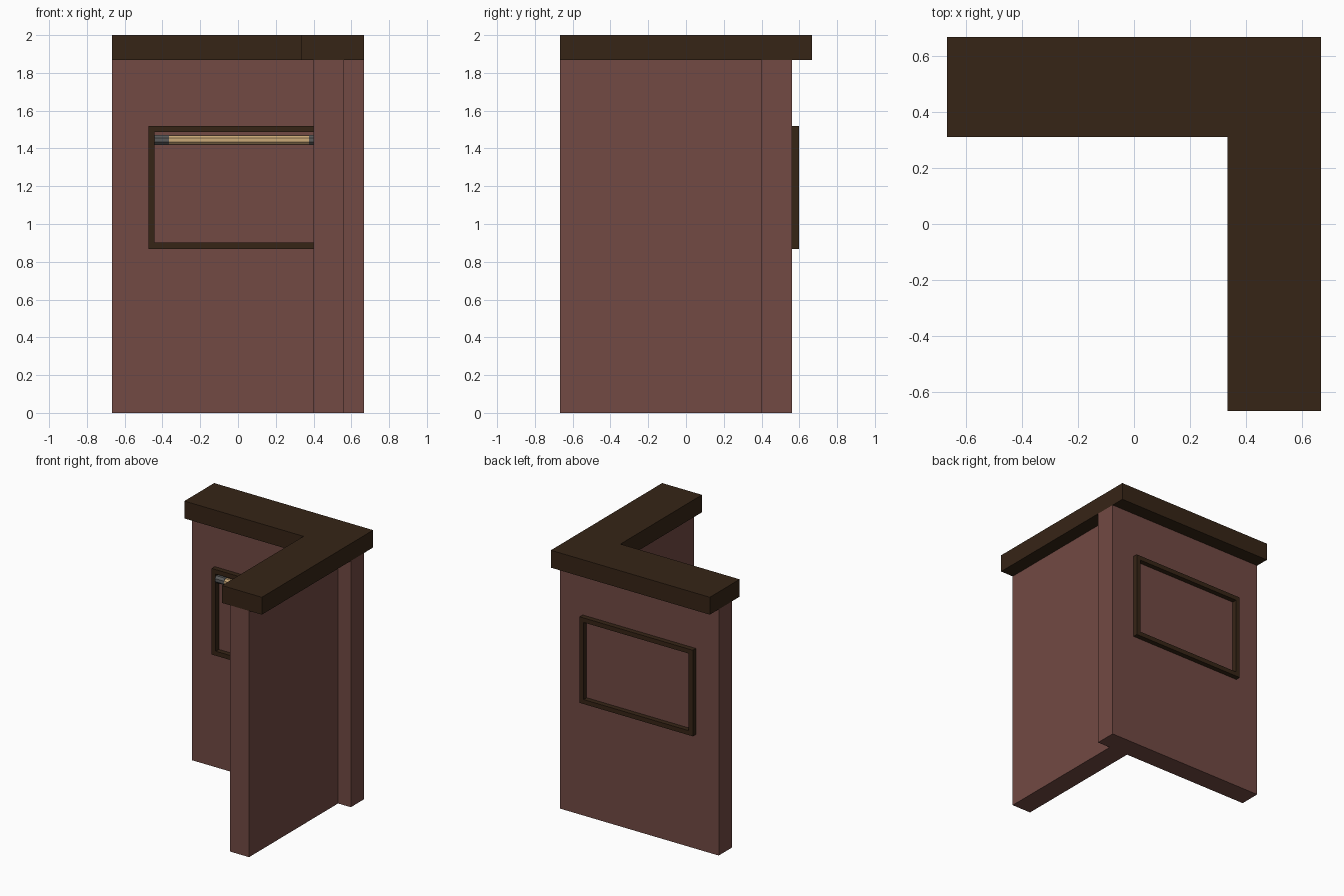
import bpy, bmesh, math
from mathutils import Matrix

if "Cube" in bpy.data.objects:
    bpy.data.objects.remove(bpy.data.objects["Cube"])


def material(name, color):
    m = bpy.data.materials.new(name)
    m.diffuse_color = (*color, 1)
    m.use_nodes = True
    m.node_tree.nodes["Principled BSDF"].inputs["Base Color"].default_value = m.diffuse_color
    return m


def finish(bm, name, mat):
    bmesh.ops.recalc_face_normals(bm, faces=bm.faces)
    me = bpy.data.meshes.new(name)
    bm.to_mesh(me)
    bm.free()
    me.materials.append(mat)
    ob = bpy.data.objects.new(name, me)
    bpy.context.collection.objects.link(ob)
    return ob


def prism(name, outline, z0, z1, mat):
    """Extrude a plan outline from z0 up to z1."""
    bm = bmesh.new()
    face = bm.faces.new([bm.verts.new((x, y, z0)) for x, y in outline])
    ext = bmesh.ops.extrude_face_region(bm, geom=[face])
    top = [v for v in ext["geom"] if isinstance(v, bmesh.types.BMVert)]
    bmesh.ops.translate(bm, verts=top, vec=(0, 0, z1 - z0))
    return finish(bm, name, mat)


def frame(name, x, z0, z1, width, y0, y1, mat):
    """Rectangular ring between y0 and y1."""
    bm = bmesh.new()
    rings = []
    for y in (y0, y1):
        for w in (0, width):
            rings.append([bm.verts.new((px, y, pz)) for px, pz in (
                (-x + w, z0 + w), (x - w, z0 + w), (x - w, z1 - w), (-x + w, z1 - w))])
    for a, b in ((0, 1), (1, 3), (3, 2), (2, 0)):
        for i in range(4):
            j = (i + 1) % 4
            bm.faces.new((rings[a][i], rings[a][j], rings[b][j], rings[b][i]))
    return finish(bm, name, mat)


def rod(name, x0, x1, y, z, radius, mat, sides=8):
    bm = bmesh.new()
    turn = (Matrix.Translation(((x0 + x1) / 2, y, z)) @ Matrix.Rotation(math.pi / 2, 4, 'Y')
            @ Matrix.Rotation(math.pi / sides, 4, 'Z'))
    bmesh.ops.create_cone(bm, cap_ends=True, segments=sides, radius1=radius,
                          radius2=radius, depth=x1 - x0, matrix=turn)
    return finish(bm, name, mat)


brick = material("brick_red", (0.168, 0.068, 0.056))
wood = material("dark_wood", (0.037, 0.018, 0.008))
metal = material("grey_metal", (0.10, 0.10, 0.10))
glow = material("warm_tube", (0.60, 0.40, 0.19))

E = 0.667
# Corner walls with a short stub past the corner
prism("corner_wall", [(-E, 0.40), (0.40, 0.40), (0.40, -E), (0.56, -E),
                      (0.56, 0.40), (E, 0.40), (E, 0.56), (-E, 0.56)], 0, 1.868, brick)

# L-shaped overhanging coping
prism("wall_cap", [(-E, 0.31), (0.333, 0.31), (0.333, -E), (E, -E), (E, E), (-E, E)],
      1.868, 2.0, wood)

# Panel frame standing proud of both wall faces
frame("panel_frame", 0.475, 0.867, 1.52, 0.034, 0.363, 0.597, wood)

# Tube light with end fittings under the frame top
rod("light_tube", -0.366, 0.375, 0.38, 1.445, 0.025, glow)
for name, x0, x1 in (("fitting_left", -0.441, -0.366), ("fitting_right", 0.375, 0.441)):
    rod(name, x0, x1, 0.38, 1.445, 0.029, metal)
